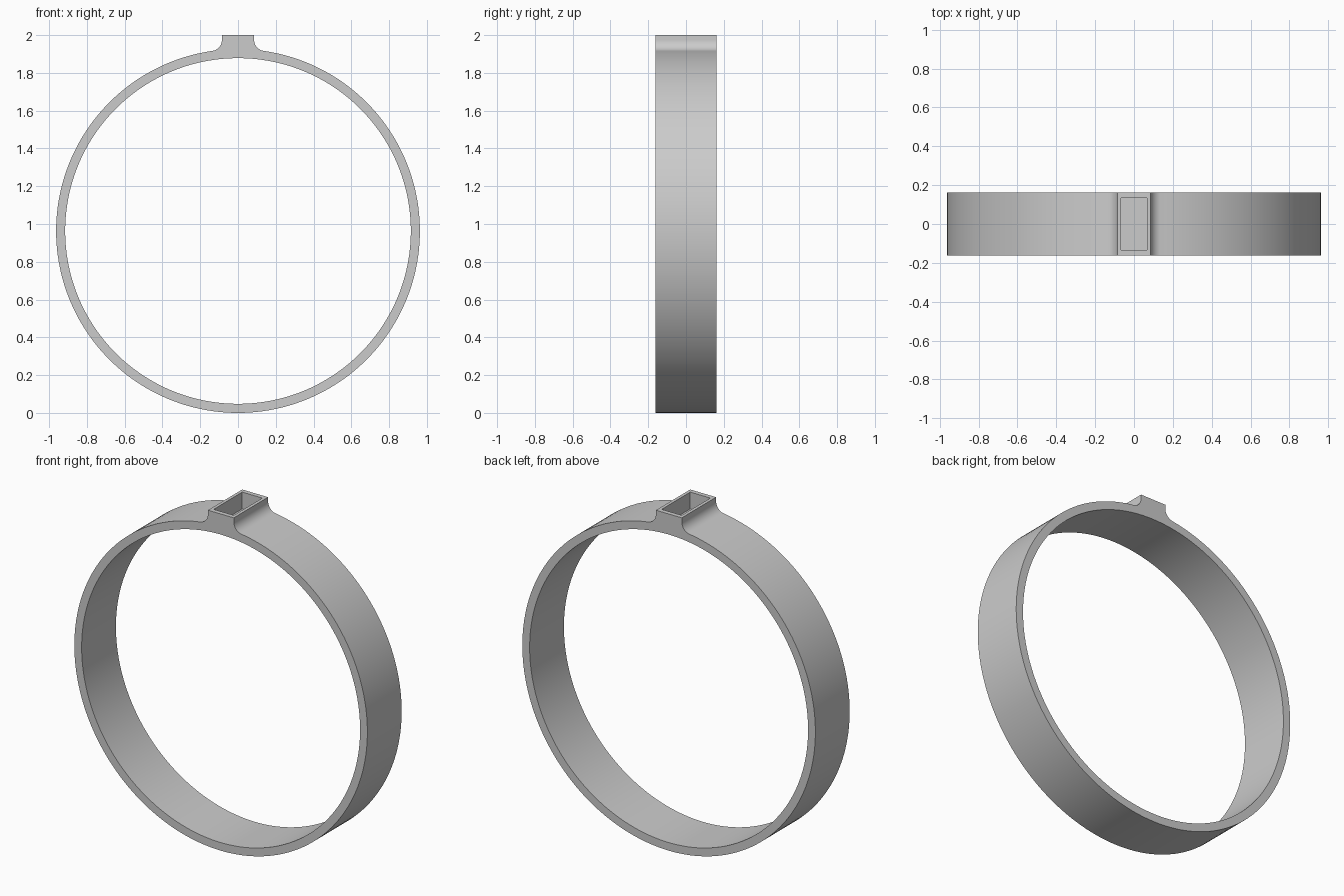
import bpy, bmesh
from math import sin, cos, pi, atan2, acos, sqrt, radians

cube = bpy.data.objects.get("Cube")
if cube:
    bpy.data.objects.remove(cube)

R_OUT, R_IN, CZ = 0.963, 0.915, 0.963   # band radii and centre height
HALF_DEPTH = 0.161
BOSS_X, TOP, FILLET = 0.085, 2.0, 0.06  # raised socket on top

grey = bpy.data.materials.new("grey")
grey.use_nodes = True
colour = (0.6, 0.6, 0.6, 1)
grey.diffuse_color = colour
grey.node_tree.nodes["Principled BSDF"].inputs["Base Color"].default_value = colour

# Right half of the outer profile, from the socket centre down to the band bottom
fx = BOSS_X + FILLET
fz = sqrt((R_OUT + FILLET) ** 2 - fx ** 2)
join = atan2(fx, fz)
half = [(BOSS_X * i / 4, TOP - CZ) for i in range(5)]
for i in range(13):
    a = pi + (pi / 2 - join) * i / 12
    half.append((fx + FILLET * cos(a), fz + FILLET * sin(a)))
for i in range(1, 91):
    a = join + (pi - join) * i / 90
    half.append((R_OUT * sin(a), R_OUT * cos(a)))
outer = half + [(-x, z) for x, z in half[-2:0:-1]]

# Band: each outer point is paired with an inner point at the same angle
bm = bmesh.new()
rings = []
for x, z in outer:
    a = atan2(x, z)
    ix, iz = R_IN * sin(a), R_IN * cos(a)
    section = [(x, -HALF_DEPTH, z), (x, HALF_DEPTH, z),
               (ix, HALF_DEPTH, iz), (ix, -HALF_DEPTH, iz)]
    rings.append([bm.verts.new((px, py, pz + CZ)) for px, py, pz in section])
for i, ring in enumerate(rings):
    nxt = rings[(i + 1) % len(rings)]
    for k in range(4):
        j = (k + 1) % 4
        bm.faces.new((ring[k], ring[j], nxt[j], nxt[k]))
bmesh.ops.recalc_face_normals(bm, faces=bm.faces)
mesh = bpy.data.meshes.new("band")
bm.to_mesh(mesh)
bm.free()
band = bpy.data.objects.new("band_with_socket", mesh)
bpy.context.collection.objects.link(band)
mesh.materials.append(grey)

# Rectangular pocket sunk into the socket
bpy.ops.mesh.primitive_cube_add(size=1, location=(0, 0, TOP))
cutter = bpy.context.object
cutter.name = "pocket_cutter"
cutter.scale = (0.132, 0.268, 0.2)
cutter.data.materials.append(grey)
cutter.hide_render = True
cutter.hide_set(True)
cut = band.modifiers.new("pocket", 'BOOLEAN')
cut.operation = 'DIFFERENCE'
cut.solver = 'EXACT'
cut.object = cutter

# Apply the cut, remove the cutter, then smooth the curved walls
bpy.context.view_layer.update()
cut_mesh = bpy.data.meshes.new_from_object(
    band.evaluated_get(bpy.context.evaluated_depsgraph_get()))
band.modifiers.clear()
band.data = cut_mesh
bpy.data.objects.remove(cutter)
bpy.ops.object.select_all(action='DESELECT')
band.select_set(True)
bpy.context.view_layer.objects.active = band
bpy.ops.object.shade_smooth_by_angle(angle=radians(30))
